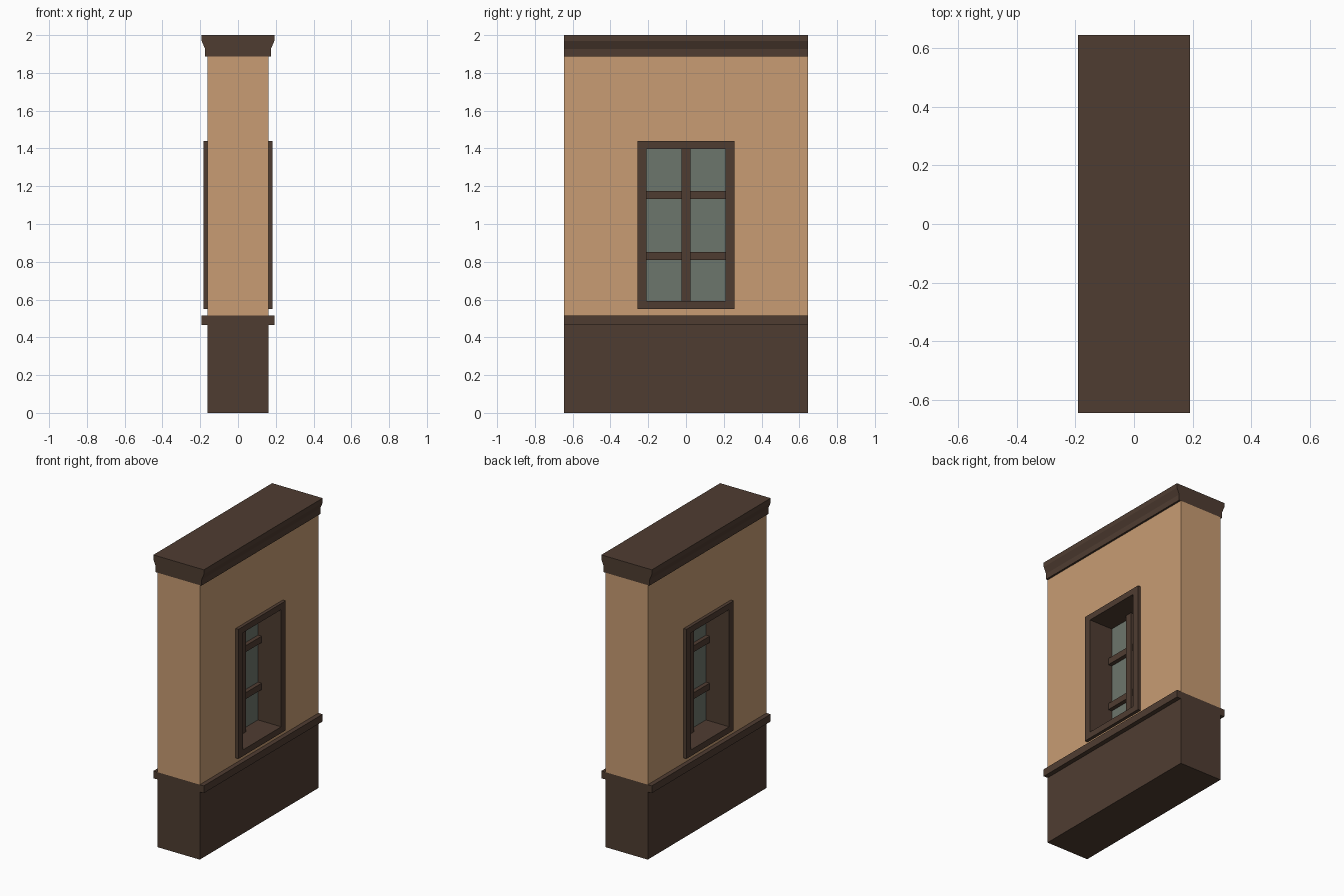
import bpy, bmesh

if "Cube" in bpy.data.objects:
    bpy.data.objects.remove(bpy.data.objects["Cube"])

HALF_Y = 0.645   # half length of the wall
WALL_X = 0.161   # half thickness of the wall


def material(name, rgb):
    m = bpy.data.materials.new(name)
    m.diffuse_color = (*rgb, 1)
    m.use_nodes = True
    m.node_tree.nodes["Principled BSDF"].inputs["Base Color"].default_value = m.diffuse_color
    return m


BROWN = material("dark_brown", (0.078, 0.046, 0.031))
PLASTER = material("tan_plaster", (0.58, 0.335, 0.172))
GLASS = material("grey_green_glass", (0.152, 0.18, 0.15))


def finish(name, bm, mat):
    bmesh.ops.recalc_face_normals(bm, faces=bm.faces)
    me = bpy.data.meshes.new(name)
    bm.to_mesh(me)
    bm.free()
    me.materials.append(mat)
    ob = bpy.data.objects.new(name, me)
    bpy.context.collection.objects.link(ob)
    return ob


def band(name, half_profile, mat):
    """Mirror an (x, z) half profile and run it along the wall in y."""
    pts = half_profile + [(-x, z) for x, z in reversed(half_profile)]
    bm = bmesh.new()
    face = bm.faces.new([bm.verts.new((x, -HALF_Y, z)) for x, z in pts])
    ext = bmesh.ops.extrude_face_region(bm, geom=[face], use_keep_orig=True)
    verts = [g for g in ext["geom"] if isinstance(g, bmesh.types.BMVert)]
    bmesh.ops.translate(bm, verts=verts, vec=(0, 2 * HALF_Y, 0))
    return finish(name, bm, mat)


def box(name, hx, y0, y1, z0, z1, mat):
    bm = bmesh.new()
    bmesh.ops.create_cube(bm, size=1)
    for v in bm.verts:
        v.co = (v.co.x * 2 * hx, y1 if v.co.y > 0 else y0, z1 if v.co.z > 0 else z0)
    return finish(name, bm, mat)


def ring(name, hx, outer, inner, mat):
    """Rectangular tube through the wall; rects are (half_y, z0, z1)."""
    bm = bmesh.new()
    loops = []
    for x in (-hx, hx):
        for h, z0, z1 in (outer, inner):
            loops.append([bm.verts.new((x, y, z)) for y, z in
                          ((-h, z0), (h, z0), (h, z1), (-h, z1))])
    for a, b in ((0, 1), (1, 3), (3, 2), (2, 0)):
        for i in range(4):
            j = (i + 1) % 4
            bm.faces.new((loops[a][i], loops[a][j], loops[b][j], loops[b][i]))
    return finish(name, bm, mat)


# Base panel, rail and crown moulding
band("base_panel", [(WALL_X, 0), (WALL_X, 0.465)], BROWN)
band("chair_rail", [(0.192, 0.465), (0.192, 0.515)], BROWN)
band("crown_moulding", [(0.174, 1.886), (0.174, 1.926),
                        (0.192, 1.968), (0.192, 2.0)], BROWN)

# Plaster wall with its opening, and the frame lining that opening
frame_outer = (0.257, 0.55, 1.44)
frame_inner = (0.208, 0.593, 1.398)
ring("plaster_wall", WALL_X, (HALF_Y, 0.515, 1.886), frame_outer, PLASTER)
ring("window_frame", 0.183, frame_outer, frame_inner, BROWN)

# Glass and glazing bars
w, z0, z1 = frame_inner
box("window_glass", 0.006, -w, w, z0, z1, GLASS)
box("upright_bar", 0.045, -0.024, 0.024, z0, z1, BROWN)
for i, z in enumerate((0.831, 1.154)):
    box(f"cross_bar_{i + 1}", 0.034, -w, w, z - 0.022, z + 0.022, BROWN)
